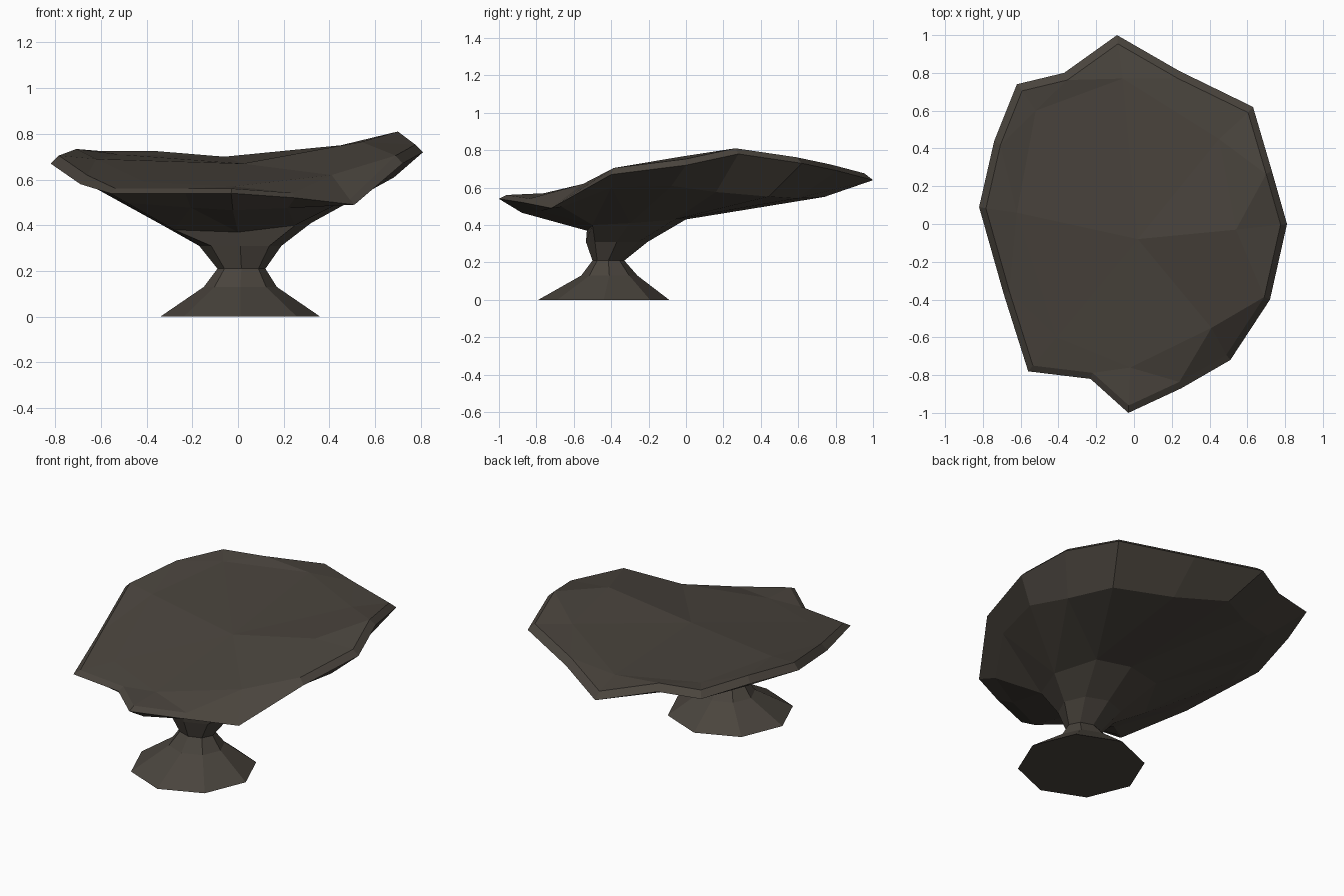
import bpy, bmesh, math
from mathutils import Vector

cube = bpy.data.objects.get("Cube")
if cube:
    bpy.data.objects.remove(cube)

stone = bpy.data.materials.new("dark brown stone")
stone.use_nodes = True
colour = (0.068, 0.058, 0.047, 1)
stone.diffuse_color = colour
stone.node_tree.nodes["Principled BSDF"].inputs["Base Color"].default_value = colour


def bridge(bm, lower, upper):
    """Join two rings; the upper may have twice the points."""
    n, m = len(lower), len(upper)
    step = m // n
    for i in range(n):
        a, b = lower[i], lower[(i + 1) % n]
        u = [upper[(i * step + k) % m] for k in range(step + 1)]
        if step == 1:
            bm.faces.new((a, b, u[1], u[0]))
        else:
            bm.faces.new((a, u[1], u[0]))
            bm.faces.new((a, b, u[1]))
            bm.faces.new((b, u[2], u[1]))


def ring(bm, points):
    return [bm.verts.new(p) for p in points]


def finish(bm, name):
    bmesh.ops.recalc_face_normals(bm, faces=bm.faces)
    mesh = bpy.data.meshes.new(name)
    bm.to_mesh(mesh)
    bm.free()
    mesh.materials.append(stone)
    bpy.context.collection.objects.link(bpy.data.objects.new(name, mesh))


def octagon(x, y, z, rx, ry):
    angles = [math.radians(-90 + 45 * i) for i in range(8)]
    return [(x + rx * math.cos(a), y + ry * math.sin(a), z) for a in angles]


# Uneven rim, counter-clockwise from the front tip
rim = [Vector(p) for p in (
    (-0.03, -1.0, 0.54), (0.25, -0.87, 0.52), (0.51, -0.72, 0.49), (0.72, -0.40, 0.67),
    (0.81, 0.0, 0.72), (0.73, 0.28, 0.78), (0.63, 0.62, 0.73), (0.24, 0.81, 0.69),
    (-0.09, 1.0, 0.64), (-0.37, 0.80, 0.69), (-0.62, 0.74, 0.69), (-0.74, 0.44, 0.70),
    (-0.82, 0.09, 0.67), (-0.69, -0.37, 0.58), (-0.56, -0.78, 0.54), (-0.23, -0.82, 0.54))]

# How far the underside sags below a straight slope, per rim point
sag = (0.03, 0.01, -0.03, 0, 0.03, 0.11, 0.1, 0.08, 0.035, 0.03, 0.03, 0.03, 0, -0.02, 0, 0.02)

# Underside shoulder where the bowl meets the stem
shoulder = [Vector(p) for p in (
    (0, -0.53, 0.37), (0.25, -0.5, 0.40), (0.32, -0.3, 0.41), (0.22, -0.06, 0.43),
    (0.02, 0.0, 0.43), (-0.2, -0.05, 0.43), (-0.33, -0.3, 0.40), (-0.28, -0.5, 0.38))]

# Gently domed top surface inside the lip
plateau = [Vector(p) for p in (
    (-0.02, -0.76, 0.57), (0.41, -0.55, 0.62), (0.54, -0.03, 0.765), (0.45, 0.45, 0.75),
    (-0.06, 0.77, 0.70), (-0.52, 0.6, 0.71), (-0.62, 0.06, 0.69), (-0.41, -0.6, 0.59))]

# Pedestal: flared foot, waist and widening neck
bm = bmesh.new()
foot = ring(bm, octagon(0.01, -0.44, 0, 0.35, 0.35))
bm.faces.new(foot)
previous = foot
for spec in ((0.01, -0.41, 0.13, 0.16, 0.15), (0.015, -0.415, 0.21, 0.105, 0.085),
             (0.01, -0.37, 0.31, 0.18, 0.165)):
    current = ring(bm, octagon(*spec))
    bridge(bm, previous, current)
    previous = current
bridge(bm, previous, ring(bm, shoulder))
finish(bm, "pedestal")

# Tilted dish: faceted underside, bevelled lip and domed top
bm = bmesh.new()
low = ring(bm, shoulder)
belly_points = []
for i, p in enumerate(rim):
    base = (shoulder[i // 2] + shoulder[((i + 1) // 2) % 8]) / 2
    belly_points.append(base.lerp(p, 0.74) - Vector((0, 0, sag[i])))
belly = ring(bm, belly_points)
outer = ring(bm, rim)
bridge(bm, low, belly)
bridge(bm, belly, outer)
centre = Vector((0.02, -0.08, 0.67))
lip = ring(bm, [centre.lerp(p, 0.957) + Vector((0, 0, 0.015 if p.y < -0.5 else 0.035))
                for p in rim])
bridge(bm, outer, lip)
top = ring(bm, plateau)
bridge(bm, top, lip)
inner = ring(bm, [centre.lerp(p, 0.5) for p in plateau])
bridge(bm, inner, top)
middle = bm.verts.new(centre)
for i in range(8):
    bm.faces.new((inner[i], inner[(i + 1) % 8], middle))
finish(bm, "dish")
